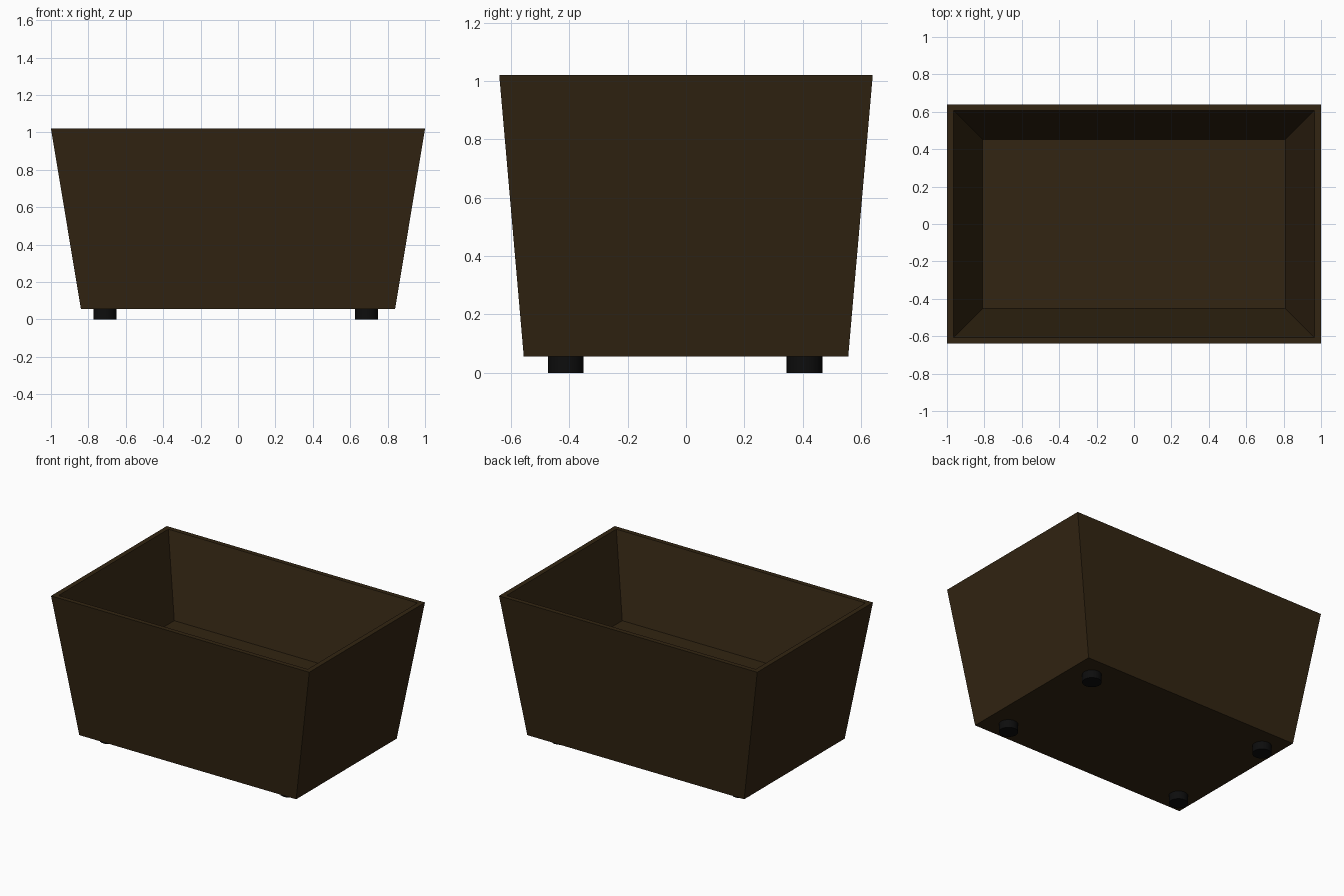
import bpy, bmesh

if "Cube" in bpy.data.objects:
    bpy.data.objects.remove(bpy.data.objects["Cube"])

def material(name, rgb):
    m = bpy.data.materials.new(name)
    m.diffuse_color = (*rgb, 1)
    m.use_nodes = True
    m.node_tree.nodes["Principled BSDF"].inputs["Base Color"].default_value = m.diffuse_color
    return m

brown = material("dark brown", (0.032, 0.018, 0.006))
black = material("black", (0.004, 0.004, 0.004))

# Tapered planter: rectangular rings from outer base, over the rim, to the inner floor
rings = [(0.84, 0.556, 0.056), (1.0, 0.64, 1.02),
         (0.965, 0.607, 1.02), (0.81, 0.452, 0.48)]
bm = bmesh.new()
loops = [[bm.verts.new((sx * x, sy * y, z))
          for sx, sy in ((-1, -1), (1, -1), (1, 1), (-1, 1))]
         for x, y, z in rings]
for a, b in zip(loops, loops[1:]):
    for i in range(4):
        j = (i + 1) % 4
        bm.faces.new((a[i], a[j], b[j], b[i]))
bm.faces.new(loops[0][::-1])
bm.faces.new(loops[-1])
bmesh.ops.recalc_face_normals(bm, faces=bm.faces)
mesh = bpy.data.meshes.new("planter_box")
bm.to_mesh(mesh)
bm.free()
mesh.materials.append(brown)
box = bpy.data.objects.new("planter_box", mesh)
bpy.context.collection.objects.link(box)

# Four round feet
for side, x in (("left", -0.711), ("right", 0.687)):
    for end, y in (("front", -0.412), ("back", 0.406)):
        bpy.ops.mesh.primitive_cylinder_add(vertices=32, radius=0.061, depth=0.057,
                                            location=(x, y, 0.0285))
        foot = bpy.context.object
        foot.name = f"{end}_{side}_foot"
        foot.data.materials.append(black)
        bpy.ops.object.shade_smooth_by_angle()
